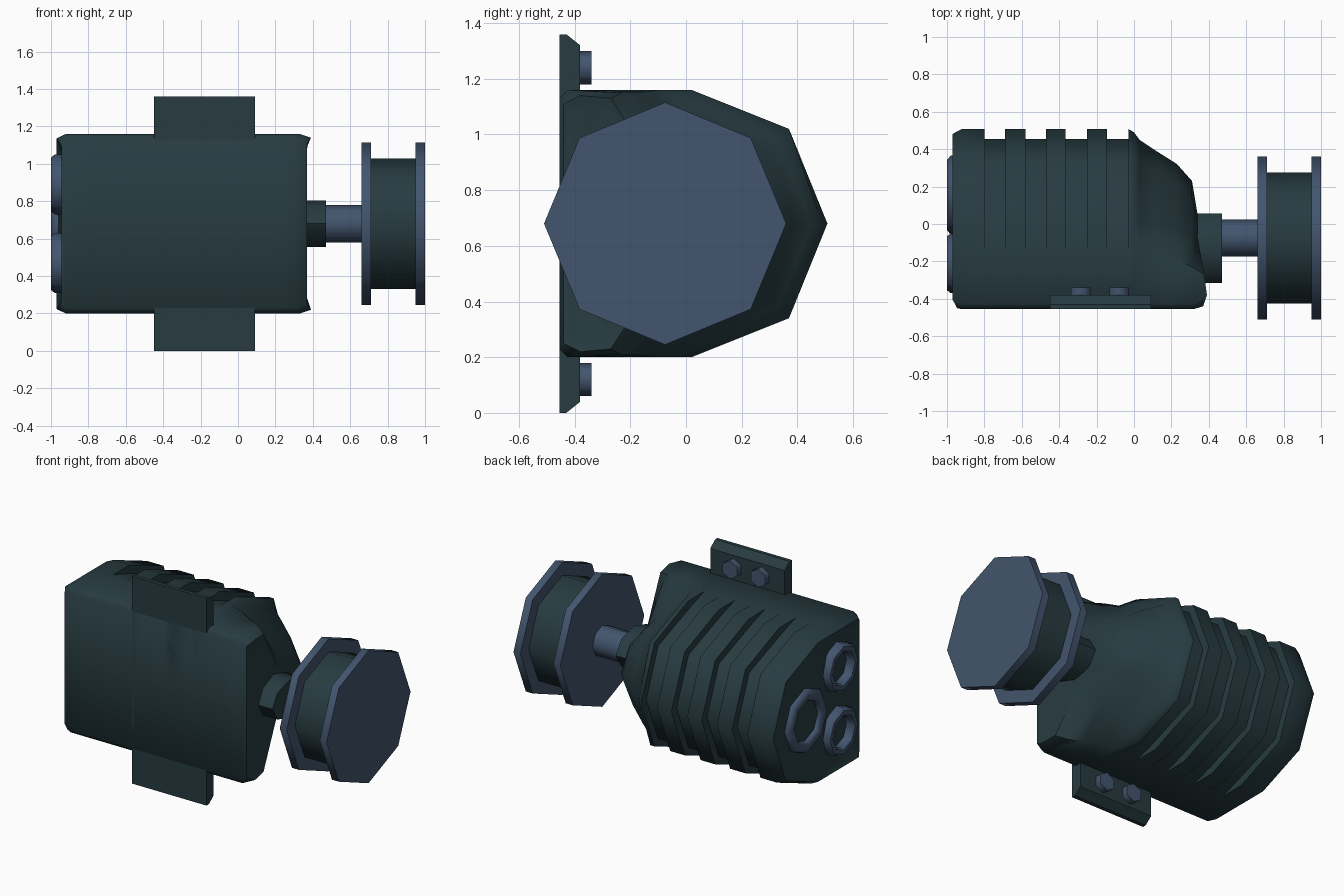
import bpy, bmesh, math
from mathutils import Matrix

if "Cube" in bpy.data.objects:
    bpy.data.objects.remove(bpy.data.objects["Cube"])

CY, CZ = -0.075, 0.68          # shaft axis


def material(name, rgb):
    m = bpy.data.materials.new(name)
    m.diffuse_color = (*rgb, 1)
    m.use_nodes = True
    m.node_tree.nodes["Principled BSDF"].inputs["Base Color"].default_value = m.diffuse_color
    return m


TEAL = material("dark teal", (0.020, 0.044, 0.052))
SLATE = material("slate blue", (0.055, 0.090, 0.155))


def finish(name, bm, mat, angle=35):
    bmesh.ops.recalc_face_normals(bm, faces=bm.faces)
    me = bpy.data.meshes.new(name)
    bm.to_mesh(me)
    bm.free()
    me.materials.append(mat)
    ob = bpy.data.objects.new(name, me)
    bpy.context.collection.objects.link(ob)
    bpy.ops.object.select_all(action='DESELECT')
    ob.select_set(True)
    bpy.context.view_layer.objects.active = ob
    bpy.ops.object.shade_smooth_by_angle(angle=math.radians(angle))
    return ob


def lathe_x(name, profile, mat, y=CY, z=CZ, sides=8, sy=1, sz=1, closed=False, angle=50):
    """Spin (x, radius) points round an axis along x."""
    bm = bmesh.new()
    rings = []
    for x, r in profile:
        rings.append([bm.verts.new((x, y + sy * r * math.sin(2 * math.pi * i / sides),
                                    z + sz * r * math.cos(2 * math.pi * i / sides)))
                      for i in range(sides)])
    pairs = list(zip(rings, rings[1:] + rings[:1])) if closed else list(zip(rings, rings[1:]))
    for a, b in pairs:
        for i in range(sides):
            j = (i + 1) % sides
            bm.faces.new((a[i], a[j], b[j], b[i]))
    if not closed:
        bm.faces.new(rings[0])
        bm.faces.new(rings[-1])
    return finish(name, bm, mat, angle)


# --- Housing: lofted half sections (y, half height), mirrored about the shaft height
FULL = [(-0.455, .45), (-0.425, .48), (-0.15, .48), (0.02, .48), (0.37, .34), (0.508, 0)]
GROOVE = FULL[:3] + [(0.0, .43), (0.33, .305), (0.455, 0)]


def shrink(sec, s):
    return [(-0.02 + (y + 0.02) * s, h * s) for y, h in sec]


rings = [([-.945] * 3 + [-.97] * 3, shrink(FULL, .86)),
         ([-.945] + [-.97] * 5, [(-.45, .42)] + shrink(FULL, .95)[1:]),
         ([-.92] * 6, FULL)]
# cooling fins, alternating with grooves
for a, b in ((-.80, -.69), (-.58, -.47), (-.365, -.25), (-.145, -.03)):
    rings += [([a] * 6, FULL), ([a] * 6, GROOVE), ([b] * 6, GROOVE), ([b] * 6, FULL)]
# tapering nose above the front flange
FLANGE = FULL[:2]
rings += [([0.0] * 6, FULL[:5] + [(0.49, 0)]),
          ([0.03] * 6, FLANGE + [(-.10, .48), (.02, .43), (.33, .30), (.45, 0)]),
          ([0.12] * 6, FLANGE + [(-.13, .475), (.0, .36), (.28, .26), (.39, 0)]),
          ([0.23] * 6, FLANGE + [(-.19, .47), (-.02, .28), (.22, .20), (.32, 0)]),
          ([.32, .33, .31, .31, .31, .31], FLANGE + [(-.23, .47), (-.05, .20), (.14, .15), (.23, 0)]),
          ([.37, .39, .375, .34, .34, .34], [(-.44, .43), (-.38, .46), (-.27, .45),
                                             (-.07, .14), (.0, .10), (.05, 0)]),
          ([.37, .37, .365, .34, .34, .34], [(-.42, .40), (-.36, .42), (-.27, .40),
                                             (-.08, .12), (-.01, .08), (.03, 0)])]
bm = bmesh.new()
loops = []
for xs, sec in rings:
    up = [bm.verts.new((x, y, CZ + h)) for x, (y, h) in zip(xs, sec)]
    down = [bm.verts.new((x, y, CZ - h)) for x, (y, h) in list(zip(xs, sec))[:5]]
    loops.append(up + down[::-1])
for a, b in zip(loops, loops[1:]):
    for i in range(11):
        j = (i + 1) % 11
        bm.faces.new((a[i], a[j], b[j], b[i]))
for ring in (loops[0], loops[-1]):             # end caps in strips
    for i in range(4):
        bm.faces.new((ring[i], ring[i + 1], ring[9 - i], ring[10 - i]))
    bm.faces.new((ring[4], ring[5], ring[6]))
bmesh.ops.remove_doubles(bm, verts=bm.verts, dist=1e-5)
finish("housing", bm, TEAL, 50)

# --- Mounting plate with chamfered ends
bm = bmesh.new()
prof = [(-.455, 0), (-.43, 0), (-.38, .04), (-.38, 1.32), (-.43, 1.36), (-.455, 1.36)]
left = [bm.verts.new((-.45, y, z)) for y, z in prof]
right = [bm.verts.new((.09, y, z)) for y, z in prof]
bm.faces.new(left)
bm.faces.new(right)
for i in range(6):
    j = (i + 1) % 6
    bm.faces.new((left[i], left[j], right[j], right[i]))
finish("mounting_plate", bm, TEAL)

# --- Hexagonal bolts on the plate
for n, (x, z) in enumerate([(x, z) for x in (-.285, -.08) for z in (.12, 1.24)]):
    bm = bmesh.new()
    bmesh.ops.create_cone(bm, cap_ends=True, segments=6, radius1=.06, radius2=.06, depth=.05,
                          matrix=Matrix.Translation((x, -.365, z)) @ Matrix.Rotation(math.pi / 2, 4, 'X'))
    finish(f"bolt_{n + 1}", bm, SLATE, 65)

# --- Shaft, collar and grooved pulley
lathe_x("shaft_collar", [(.28, 1), (.47, 1)], TEAL, y=-.13, sy=.185, sz=.125)
lathe_x("shaft", [(.40, .10), (.68, .10)], SLATE)
lathe_x("pulley_hub", [(.70, .35), (.96, .35)], TEAL)
lathe_x("pulley_inner_disc", [(.66, .435), (.71, .435)], SLATE)
lathe_x("pulley_outer_disc", [(.95, .435), (1.0, .435)], SLATE)

# --- Port rings on the left end
for name, y, z, r in (("large_port", .155, .68, .21), ("upper_port", -.21, .89, .16),
                      ("lower_port", -.21, .47, .16)):
    lathe_x(name, [(-.93, r), (-.98, r), (-1.0, r * .9), (-1.0, r * .72), (-.985, r * .64),
                   (-.93, r * .64)], SLATE, y=y, z=z, closed=True)
